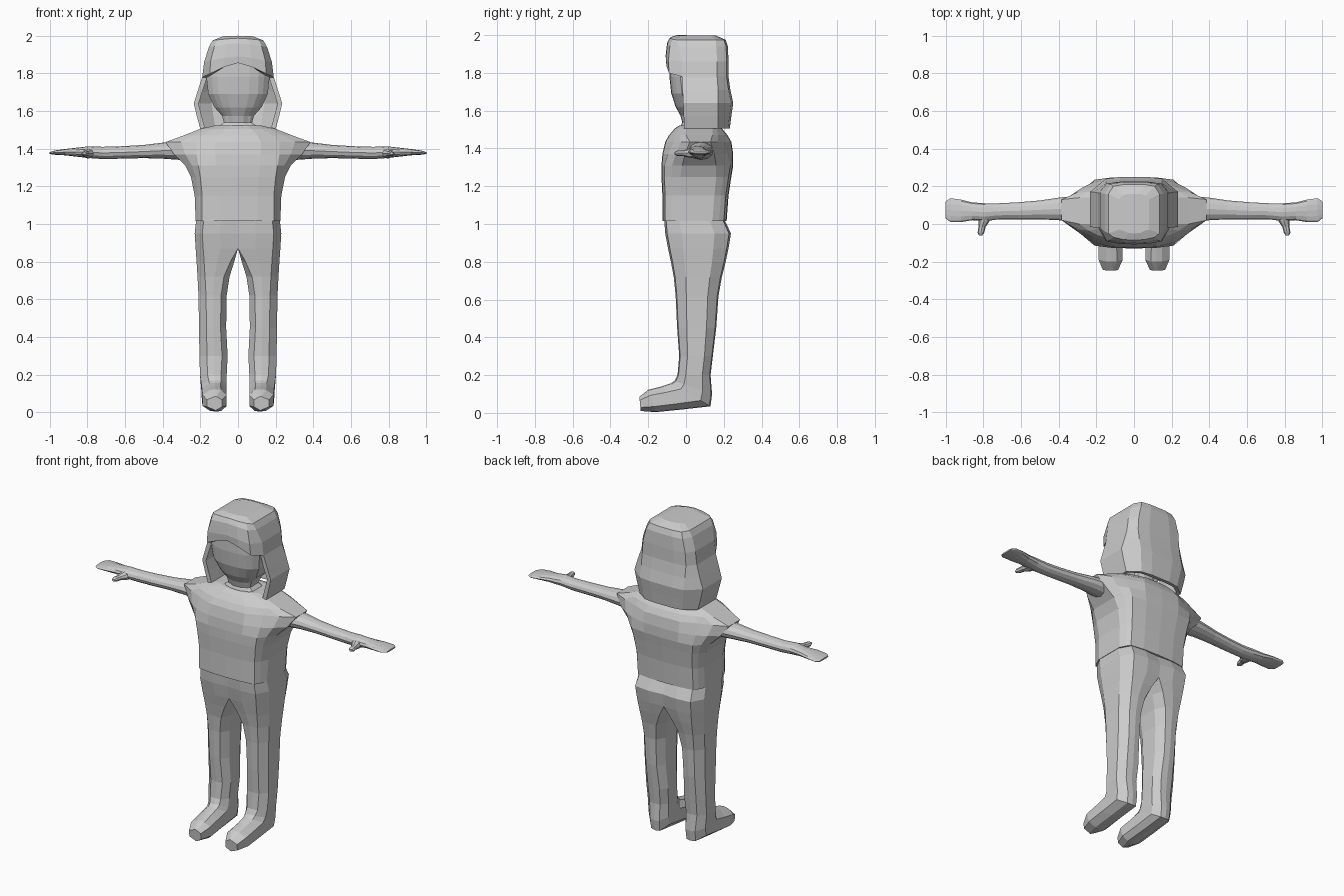
import bpy, bmesh, math

grey = bpy.data.materials.new("plain grey")
grey.diffuse_color = (0.6, 0.6, 0.6, 1)


def loft(name, rings, closed=False, cap_start=True, cap_end=True, skip=None):
    """Skin rings of points on the +x side, then mirror across x = 0."""
    bm = bmesh.new()
    rows = [[bm.verts.new(p) for p in r] for r in rings]
    n = len(rows[0])
    for i in range(len(rows) - 1):
        for j in range(n if closed else n - 1):
            if skip and skip(i, j):
                continue
            k = (j + 1) % n
            quad = [rows[i][j], rows[i][k], rows[i + 1][k], rows[i + 1][j]]
            # leave out walls lying on the mirror plane
            if max(abs(v.co.x) for v in quad) > 1e-4:
                bm.faces.new(quad)
    if cap_start:
        bm.faces.new(rows[0])
    if cap_end:
        bm.faces.new(rows[-1])
    bmesh.ops.delete(bm, geom=[v for v in bm.verts if not v.link_faces], context='VERTS')
    bmesh.ops.recalc_face_normals(bm, faces=bm.faces)
    me = bpy.data.meshes.new(name)
    bm.to_mesh(me)
    bm.free()
    me.materials.append(grey)
    ob = bpy.data.objects.new(name, me)
    bpy.context.collection.objects.link(ob)
    mod = ob.modifiers.new("mirror", 'MIRROR')
    mod.merge_threshold = 0.0005
    return ob


def body_ring(z, w, wf, yf, yb, s0, s1, edge=0.015):
    """Half ring from front centre to back centre; w = side, wf = front panel."""
    return [(0, yf, z), (wf * .55, yf + .003, z), (wf, yf + edge, z),
            ((w + wf) / 2, (yf + edge + s0) / 2 - .005, z), (w, s0, z),
            (w, (s0 + s1) / 2, z), (w, s1, z),
            ((w + wf) / 2, (yb - edge + s1) / 2 + .005, z),
            (wf, yb - edge, z), (wf * .55, yb - .003, z), (0, yb, z)]


# Shirt with short pointed sleeves
loft("shirt", [body_ring(*r) for r in [
    (1.015, .225, .19, -.125, .215, -.04, .14),
    (1.15, .23, .19, -.125, .225, -.03, .15),
    (1.25, .25, .20, -.13, .24, -.03, .16),
    (1.31, .28, .21, -.13, .25, -.02, .16),
    (1.37, .34, .22, -.125, .25, -.005, .15, .03),
    (1.435, .385, .22, -.11, .24, .02, .13, .045),
    (1.47, .29, .19, -.09, .22, .0, .14, .03),
    (1.505, .2, .13, -.06, .19, -.0, .14, .02),
    (1.522, .13, .09, -.035, .15, .01, .11)]])


def leg_ring(xi, xo, yf, zf, yb, zb, ci=.03, co=.04):
    """Closed ring tilted between a front (yf, zf) and a back (yb, zb) point."""
    def p(x, t):
        return (x, yf + (yb - yf) * t, zf + (zb - zf) * t)
    m = (xi + ci + xo - co) / 2
    return [p(xi + ci, .02), p(m, 0), p(xo - co, .03), p(xo, .25), p(xo, .75),
            p(xo - co, .97), p(m, 1), p(xi + ci, .98), p(xi, .75), p(xi, .25)]


# Trousers running down into the shoes
loft("trousers_and_shoes", [leg_ring(*r) for r in [
    (0, .222, -.115, 1.02, .205, 1.02, 0),
    (0, .23, -.11, .95, .238, .95, 0),
    (0, .225, -.095, .87, .225, .87, 0),
    (.02, .22, -.08, .80, .21, .80, .02),
    (.045, .215, -.065, .72, .19, .72),
    (.06, .21, -.055, .62, .172, .62),
    (.063, .207, -.047, .45, .16, .45),
    (.055, .205, -.036, .30, .142, .30),
    (.06, .202, -.045, .20, .13, .20),
    (.06, .195, -.06, .17, .138, .10),
    (.062, .192, -.08, .157, .13, .035),
    (.062, .19, -.13, .14, -.02, .018),
    (.06, .188, -.20, .122, -.16, .004),
    (.085, .165, -.247, .085, -.24, .01)]], closed=True, cap_start=True)


def tube_x(x, y0, y1, z0, z1, n=12):
    """Oval cross-section facing along x."""
    return [(x, (y0 + y1) / 2 + (y1 - y0) / 2 * math.cos(a),
             (z0 + z1) / 2 + (z1 - z0) / 2 * math.sin(a))
            for a in [2 * math.pi * i / n for i in range(n)]]


# Arms ending in mitten hands
arm = loft("arms", [tube_x(*r) for r in [
    (.30, .01, .15, 1.34, 1.44), (.40, .02, .14, 1.347, 1.432),
    (.50, .025, .125, 1.35, 1.42), (.62, .025, .115, 1.347, 1.413),
    (.72, .025, .11, 1.345, 1.41), (.79, .015, .11, 1.35, 1.413),
    (.86, .02, .115, 1.358, 1.405), (.92, .01, .13, 1.365, 1.398),
    (.975, .01, .137, 1.368, 1.39), (1.0, .03, .12, 1.372, 1.382)]],
    closed=True)

# Thumbs pointing forward
loft("thumbs", [[(cx + r * math.cos(a), y, 1.375 + r * .8 * math.sin(a))
                 for a in [math.pi * i / 4 for i in range(8)]]
                for y, cx, r in [(.05, .795, .035), (.015, .797, .03), (-.015, .807, .019),
                                 (-.045, .813, .018), (-.06, .815, .009)]], closed=True)

# Head and neck
loft("head", [body_ring(*r) for r in [
    (1.50, .12, .08, -.035, .15, .0, .11),
    (1.54, .075, .05, -.02, .12, .01, .09),
    (1.575, .085, .055, -.03, .13, .01, .11),
    (1.62, .125, .08, -.055, .16, -.0, .13),
    (1.69, .158, .105, -.078, .18, -.02, .15),
    (1.78, .168, .11, -.088, .19, -.03, .15),
    (1.86, .165, .11, -.088, .19, -.03, .15),
    (1.92, .13, .09, -.06, .17, -.02, .14)]], cap_start=False)


def hair_ring(z, w, wf, yf, yb, s0, s1, peak=0):
    """Half ring for the hair; peak lifts the front centre."""
    return [(0, yf, z + peak), (wf * .5, yf + .002, z + peak * .72),
            (wf, yf + .015, z + peak * .25), (w, s0, z), (w, (s0 + s1) / 2, z),
            (w, s1, z), (wf, yb - .01, z), (wf * .5, yb, z), (0, yb, z)]


# Long hair, open around the face below the fringe
hair = loft("hair", [hair_ring(*r) for r in [
    (1.505, .2, .13, -.08, .232, -.01, .17),
    (1.57, .218, .14, -.08, .24, -.012, .17),
    (1.64, .235, .15, -.09, .25, -.015, .17),
    (1.71, .213, .15, -.10, .235, -.018, .17),
    (1.78, .19, .15, -.105, .225, -.02, .165, .075),
    (1.86, .18, .145, -.108, .225, -.02, .165, .03),
    (1.94, .155, .125, -.10, .222, -.04, .16, .02),
    (1.975, .135, .11, -.085, .21, -.05, .16, .012),
    (1.997, .08, .06, -.05, .16, -.03, .13, .003)]],
    cap_start=False, skip=lambda i, j: i < 4 and j < 3)
thick = hair.modifiers.new("thickness", 'SOLIDIFY')
thick.thickness = .025
thick.offset = -1
